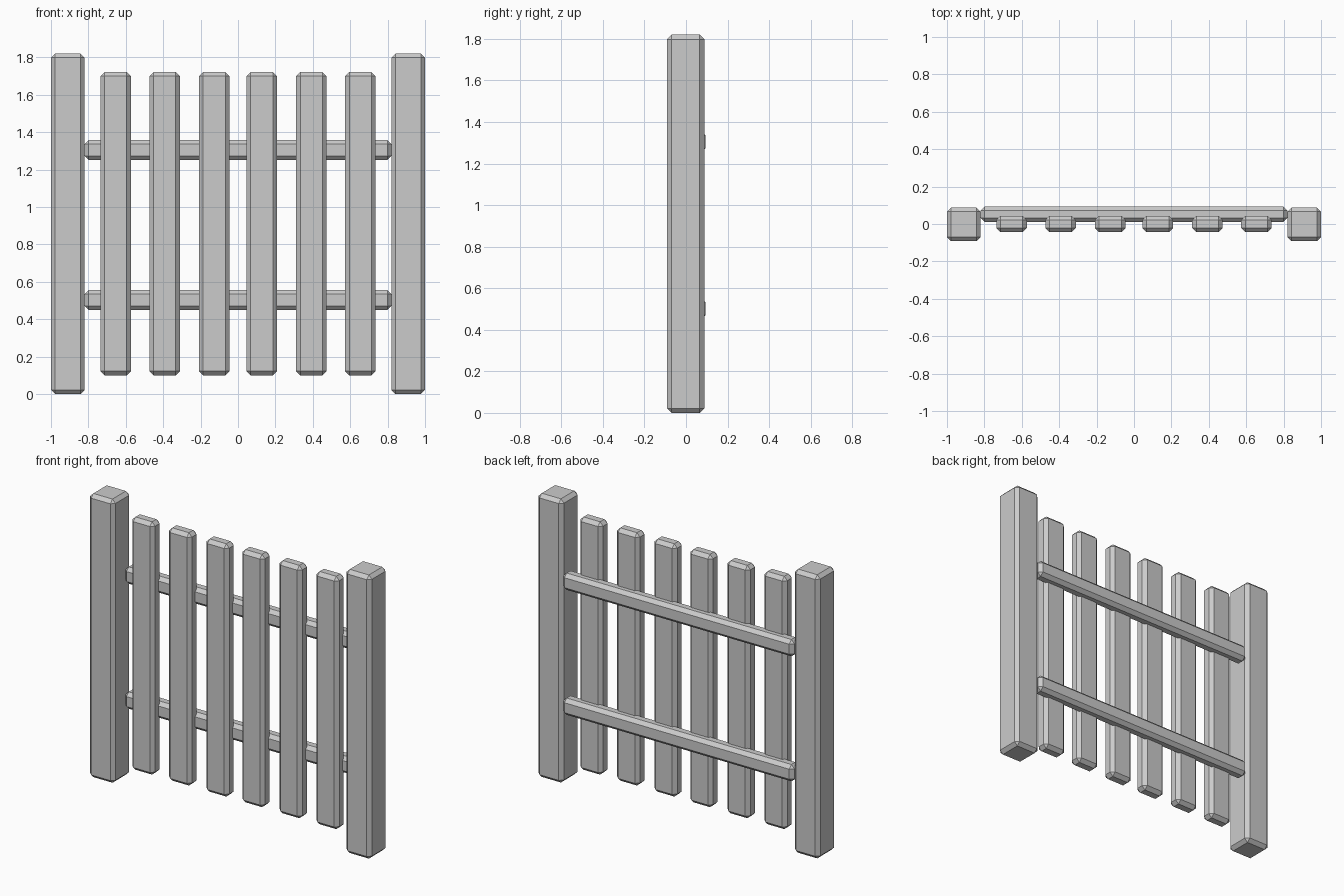
import bpy, bmesh

if "Cube" in bpy.data.objects:
    bpy.data.objects.remove(bpy.data.objects["Cube"])


def chamfered_block(name, x, y, z, chamfer=0.022):
    """Box spanning the given (min, max) ranges with single-cut edges."""
    lo, hi = zip(x, y, z)
    bm = bmesh.new()
    bmesh.ops.create_cube(bm, size=1)
    for v in bm.verts:
        v.co = [(b - a) * c for a, b, c in zip(lo, hi, v.co)]
    bmesh.ops.bevel(bm, geom=bm.edges[:], offset=chamfer, segments=1,
                    profile=0.5, affect='EDGES')
    mesh = bpy.data.meshes.new(name)
    bm.to_mesh(mesh)
    bm.free()
    obj = bpy.data.objects.new(name, mesh)
    obj.location = [(a + b) / 2 for a, b in zip(lo, hi)]
    bpy.context.collection.objects.link(obj)
    return obj


# Posts and pickets, mirrored left and right
for side, s in (("left", -1), ("right", 1)):
    chamfered_block(f"{side}_post", sorted((s * 0.82, s * 1.0)),
                    (-0.092, 0.088), (0, 1.82))
    for i, cx in enumerate((0.127, 0.392, 0.654), 1):
        chamfered_block(f"{side}_picket_{i}", (s * cx - 0.081, s * cx + 0.081),
                        (-0.044, 0.044), (0.10, 1.722))

# Horizontal rails behind the pickets
for name, cz in (("lower_rail", 0.502), ("upper_rail", 1.304)):
    chamfered_block(name, (-0.82, 0.82), (0.01, 0.093),
                    (cz - 0.054, cz + 0.054))
